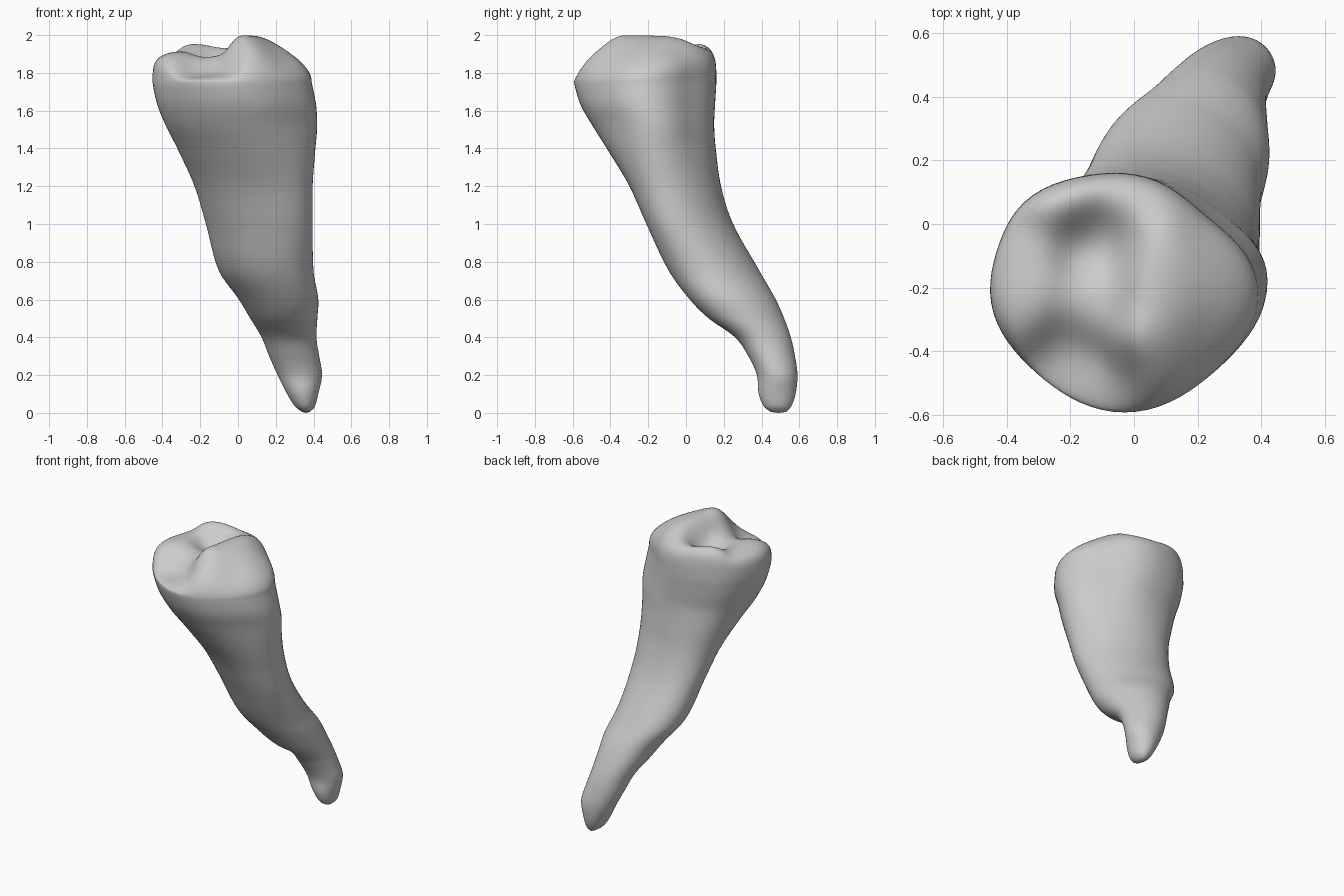
import bpy, bmesh, math

cube = bpy.data.objects.get("Cube")
if cube:
    bpy.data.objects.remove(cube, do_unlink=True)

SEGMENTS = 72

# Sections from root tip to crown: z, x min, x max, y min, y max, diagonal lean
SECTIONS = [
    (0.005, .34, .38, .45, .53, 0), (.03, .305, .405, .415, .555, 0),
    (.1, .26, .425, .385, .58, 0), (.2, .21, .445, .375, .59, 0),
    (.3, .165, .43, .33, .577, -.05), (.4, .125, .415, .26, .555, -.1),
    (.5, .065, .42, .12, .52, -.13), (.6, .005, .425, .02, .475, -.16),
    (.75, -.1, .4, -.09, .39, -.22), (1, -.17, .395, -.21, .25, -.3),
    (1.2, -.23, .395, -.3, .185, -.25), (1.4, -.32, .41, -.42, .155, -.1),
    (1.52, -.38, .42, -.495, .147, 0), (1.63, -.425, .414, -.558, .151, 0),
    (1.74, -.45, .393, -.592, .158, 0), (1.75, -.45, .391, -.592, .158, 0),
]

# Cusps, ridges and hollows of the chewing surface: x, y, height
RELIEF = [
    (.07, -.36, 2.05), (.1, -.22, 2.0), (.1, -.08, 2.01), (.25, -.2, 1.98),
    (.36, -.15, 1.92), (.27, -.02, 1.95), (-.2, .1, 2.01), (0, .09, 1.97),
    (-.36, -.1, 1.92), (-.35, -.28, 1.93), (-.12, -.05, 1.82), (-.13, -.26, 1.89),
    (-.22, -.42, 1.78), (-.08, -.52, 1.8), (.1, -.48, 2.03), (.25, -.38, 1.97),
]


def section_at(z):
    """Smoothly interpolate the section table at a height."""
    i = max(k for k in range(len(SECTIONS) - 1) if SECTIONS[k][0] <= z)
    a, b = SECTIONS[i], SECTIONS[i + 1]
    before, after = SECTIONS[max(i - 1, 0)], SECTIONS[min(i + 2, len(SECTIONS) - 1)]
    h = b[0] - a[0]
    t = (z - a[0]) / h
    result = []
    for c in range(1, 6):
        m0 = (b[c] - before[c]) / (b[0] - before[0]) * h
        m1 = (after[c] - a[c]) / (after[0] - a[0]) * h
        result.append((2*t**3 - 3*t**2 + 1) * a[c] + (t**3 - 2*t**2 + t) * m0
                      + (3*t**2 - 2*t**3) * b[c] + (t**3 - t**2) * m1)
    return result


def bump(angle, degrees, width):
    return math.exp(-((angle - math.radians(degrees)) / width) ** 2)


def outline(z):
    """Closed cross-section: leaning oval in the root, fuller back corner in the crown."""
    x0, x1, y0, y1, lean = section_at(z)
    crown = min(max((z - 1.1) / .5, 0), 1)
    crown = crown * crown * (3 - 2 * crown)
    points = []
    for k in range(SEGMENTS):
        t = math.tau * k / SEGMENTS
        corner = .13 * bump(t, 133, .45) - .05 * bump(t, 48, .45)
        r = 1 + crown * (corner - .06 * math.sin(2 * t) ** 2)
        points.append(((x0 + x1) / 2 + (x1 - x0) / 2 * r * math.cos(t),
                       (y0 + y1) / 2 + (y1 - y0) / 2 * r * math.sin(t + lean)))
    return points


def relief(x, y):
    weights = [math.exp(-((x - px)**2 + (y - py)**2) / .0125) for px, py, _ in RELIEF]
    return sum(w * p[2] for w, p in zip(weights, RELIEF)) / sum(weights)


bm = bmesh.new()
rings = []

# Root and crown walls
low, high = SECTIONS[0][0], SECTIONS[-1][0]
WALL = 80
for i in range(WALL + 1):
    z = min(low + (high - low) * (i / WALL) ** 1.25, high)
    rings.append([bm.verts.new((x, y, z)) for x, y in outline(z)])

# Chewing surface: rim shrinks inward and rises to the relief,
# steeply at the back corner and gently at the opposite one
rim = outline(high)
x0, x1, y0, y1, _ = section_at(high)
cx, cy = (x0 + x1) / 2, (y0 + y1) / 2
CAP = 36
for i in range(1, CAP):
    s = 1 - (i / CAP) ** 2
    ring = []
    for k, (px, py) in enumerate(rim):
        power = 3.1 - 1.4 * math.cos(math.tau * k / SEGMENTS + math.pi / 4)
        rise = (1 - s**power) ** (1 / power)
        x, y = cx + (px - cx) * s, cy + (py - cy) * s
        ring.append(bm.verts.new((x, y, high + (relief(x, y) - high) * rise)))
    rings.append(ring)

for lower, upper in zip(rings, rings[1:]):
    for k in range(SEGMENTS):
        n = (k + 1) % SEGMENTS
        bm.faces.new((lower[k], lower[n], upper[n], upper[k]))

# Close both ends
tip = bm.verts.new((.36, .49, 0))
middle = bm.verts.new((cx, cy, relief(cx, cy)))
for k in range(SEGMENTS):
    n = (k + 1) % SEGMENTS
    bm.faces.new((tip, rings[0][n], rings[0][k]))
    bm.faces.new((middle, rings[-1][k], rings[-1][n]))
bmesh.ops.recalc_face_normals(bm, faces=bm.faces)

mesh = bpy.data.meshes.new("tooth")
bm.to_mesh(mesh)
bm.free()
mesh.shade_smooth()
tooth = bpy.data.objects.new("tooth", mesh)
bpy.context.collection.objects.link(tooth)

grey = bpy.data.materials.new("light grey")
grey.use_nodes = True
colour = (.6, .6, .6, 1)
grey.diffuse_color = colour
grey.node_tree.nodes["Principled BSDF"].inputs["Base Color"].default_value = colour
mesh.materials.append(grey)
